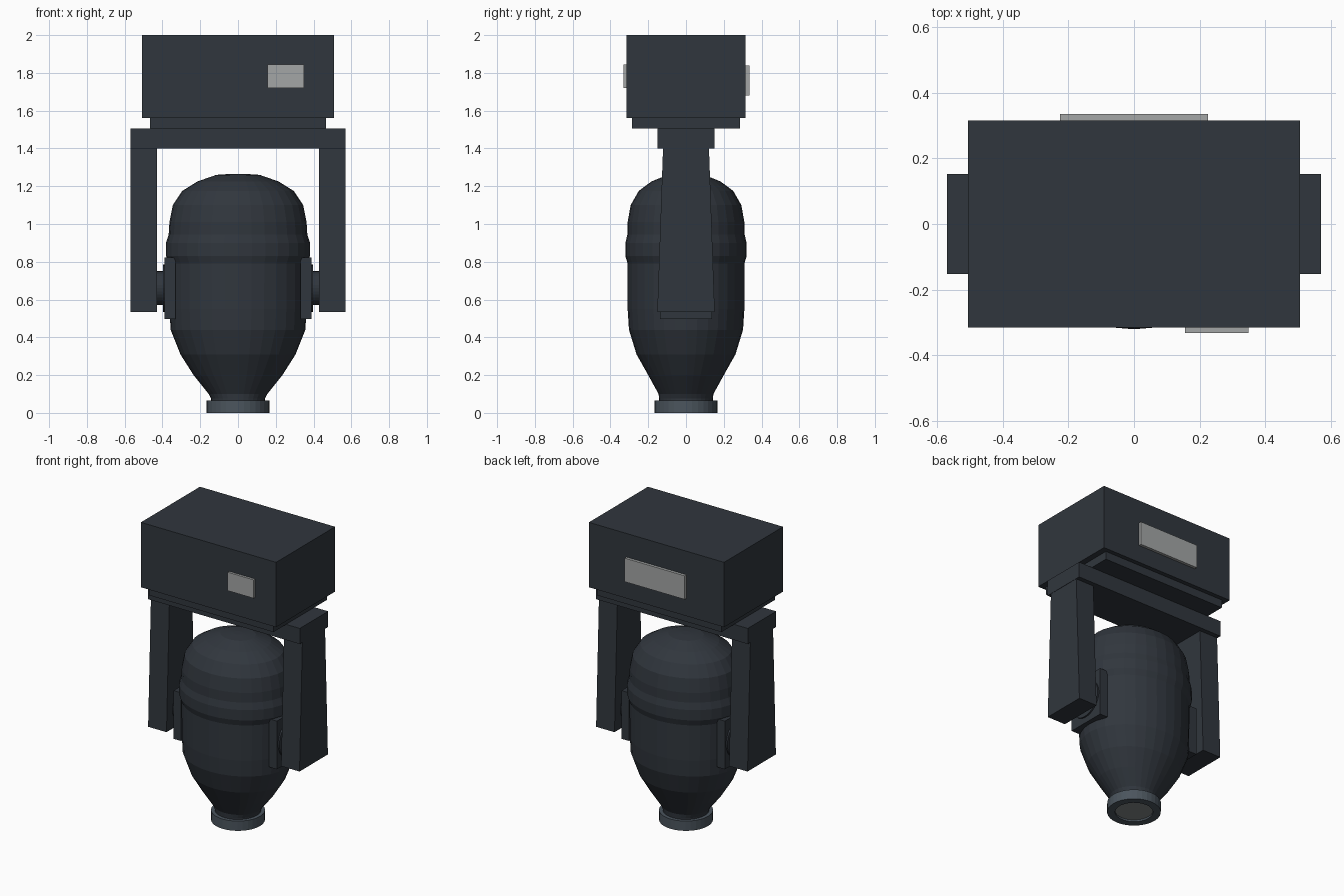
import bpy, bmesh, math
from mathutils import Matrix

if "Cube" in bpy.data.objects:
    bpy.data.objects.remove(bpy.data.objects["Cube"])


def material(name, rgb):
    m = bpy.data.materials.new(name)
    m.diffuse_color = (*rgb, 1)
    m.use_nodes = True
    m.node_tree.nodes["Principled BSDF"].inputs["Base Color"].default_value = m.diffuse_color
    return m


DARK = material("dark_casing", (0.03, 0.037, 0.047))
RIM = material("lens_rim", (0.07, 0.09, 0.11))
PANEL = material("panel_grey", (0.37, 0.38, 0.38))
GLASS = material("lens_glass", (0.22, 0.24, 0.24))


def finish(name, bm, mat):
    bmesh.ops.recalc_face_normals(bm, faces=bm.faces)
    me = bpy.data.meshes.new(name)
    bm.to_mesh(me)
    bm.free()
    me.materials.append(mat)
    ob = bpy.data.objects.new(name, me)
    bpy.context.collection.objects.link(ob)
    return ob


def box(name, x, y, z, mat=DARK, top_y=1.0):
    """Box from (min, max) ranges; top_y scales the top edge in y."""
    bm = bmesh.new()
    bmesh.ops.create_cube(bm, size=1)
    for v in bm.verts:
        s = top_y if v.co.z > 0 else 1.0
        v.co = [(r[0] + r[1]) / 2 + c * (r[1] - r[0]) for r, c in zip((x, y, z), v.co)]
        v.co.y *= s
    return finish(name, bm, mat)


def loft(name, rings, mat, sides=32, closed=False):
    """Stack of elliptical rings (rx, ry, z), capped or closed into a tube."""
    bm = bmesh.new()
    loops = [[bm.verts.new((rx * math.sin(2 * math.pi * i / sides),
                            ry * math.cos(2 * math.pi * i / sides), z))
              for i in range(sides)] for rx, ry, z in rings]
    pairs = list(zip(loops, loops[1:]))
    if closed:
        pairs.append((loops[-1], loops[0]))
    for a, b in pairs:
        for i in range(sides):
            j = (i + 1) % sides
            bm.faces.new((a[i], a[j], b[j], b[i]))
    if not closed:
        bm.faces.new(loops[0])
        bm.faces.new(loops[-1])
    return finish(name, bm, mat)


def pivot(name, x0, x1, radius, z):
    bm = bmesh.new()
    m = Matrix.Translation(((x0 + x1) / 2, 0, z)) @ Matrix.Rotation(math.pi / 2, 4, 'Y')
    bmesh.ops.create_cone(bm, cap_ends=True, segments=32, radius1=radius,
                          radius2=radius, depth=abs(x1 - x0), matrix=m)
    return finish(name, bm, DARK)


# Base housing, plinth and display panels
box("base_housing", (-0.507, 0.507), (-0.316, 0.316), (1.56, 2.0))
box("base_plinth", (-0.467, 0.467), (-0.287, 0.287), (1.505, 1.56))
box("front_display", (0.155, 0.35), (-0.332, -0.31), (1.72, 1.845), PANEL)
box("back_panel", (-0.225, 0.225), (0.31, 0.335), (1.68, 1.84), PANEL)

# Yoke crossbar, arms, pivots and side plates
box("yoke_crossbar", (-0.57, 0.57), (-0.152, 0.152), (1.40, 1.506))
for side, s in (("left", -1), ("right", 1)):
    def span(a, b):
        return tuple(sorted((s * a, s * b)))
    box(side + "_yoke_arm", span(0.43, 0.568), (-0.152, 0.152), (0.535, 1.40), top_y=0.8)
    pivot(side + "_tilt_axle", *span(0.36, 0.44), 0.09, 0.66)
    pivot(side + "_tilt_disc", *span(0.34, 0.398), 0.125, 0.66)
    box(side + "_side_plate", span(0.33, 0.388), (-0.137, 0.137), (0.496, 0.823))

# Lamp head: oval shell with a raised band, narrowing to a round nose
loft("lamp_head", [
    (0.140, 0.140, 0.03), (0.143, 0.143, 0.075), (0.155, 0.145, 0.10),
    (0.235, 0.200, 0.20), (0.305, 0.262, 0.31), (0.357, 0.302, 0.44),
    (0.362, 0.309, 0.55), (0.364, 0.309, 0.79), (0.381, 0.321, 0.83),
    (0.381, 0.321, 0.90), (0.367, 0.310, 0.945), (0.363, 0.309, 1.01),
    (0.345, 0.293, 1.10), (0.295, 0.250, 1.175), (0.215, 0.183, 1.225),
    (0.115, 0.098, 1.26), (0.03, 0.026, 1.266)], DARK)

# Lens rim and recessed glass
loft("lens_rim", [(0.117, 0.117, 0.0), (0.166, 0.166, 0.0),
                  (0.166, 0.166, 0.066), (0.117, 0.117, 0.066)], RIM, closed=True)
loft("lens_glass", [(0.118, 0.118, 0.012), (0.118, 0.118, 0.03)], GLASS)
